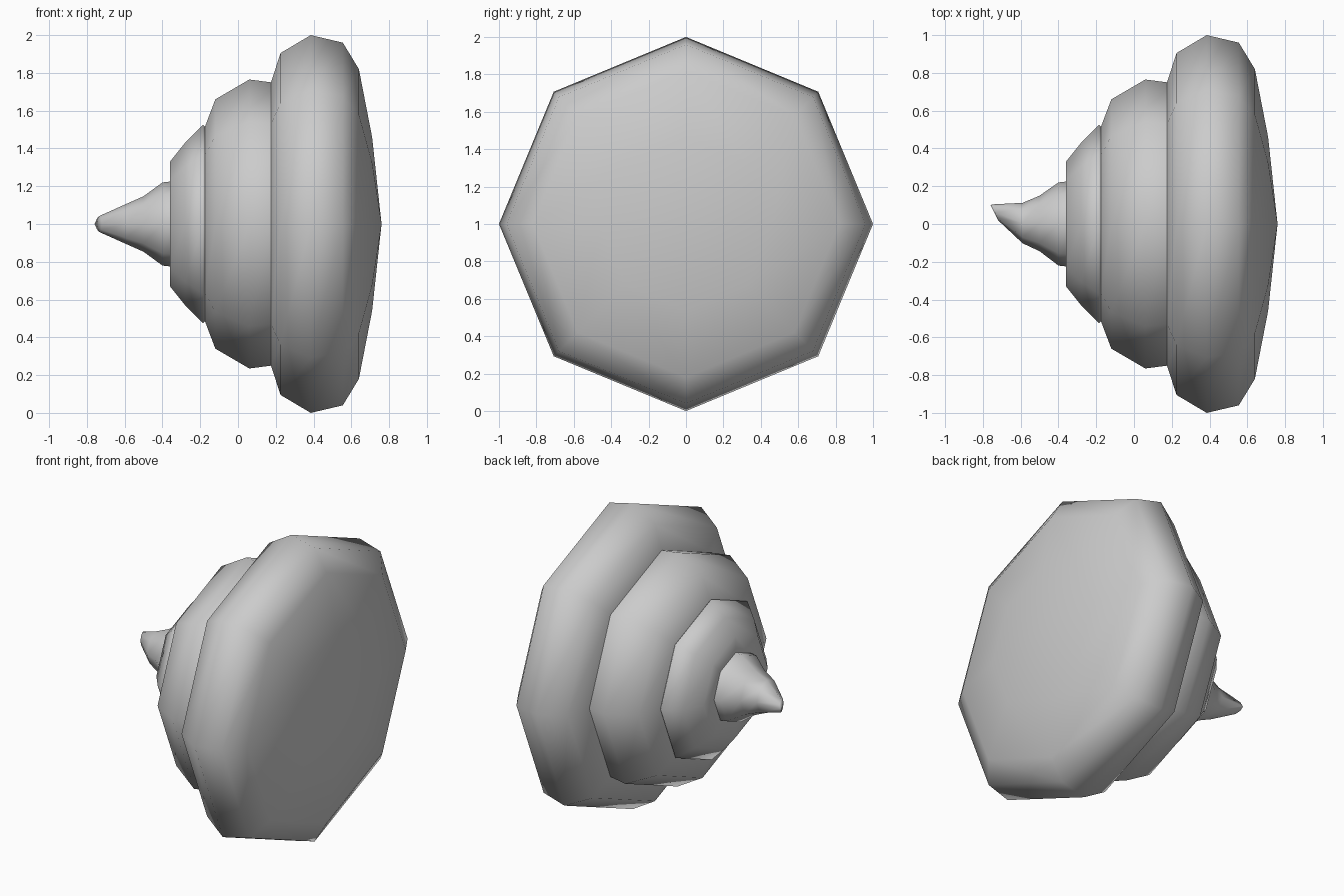
import bpy, bmesh
from math import sin, cos, pi

if "Cube" in bpy.data.objects:
    bpy.data.objects.remove(bpy.data.objects["Cube"])

SIDES = 8


def lathe(name, profile):
    """Octagonal rings along x; each entry is (x, radius, sideways offset, tilt)."""
    bm = bmesh.new()
    rings = []
    for p in profile:
        x, r, off, tilt = (tuple(p) + (0, 0))[:4]
        if r == 0:
            rings.append([bm.verts.new((x, off, 1))])
        else:
            rings.append([bm.verts.new((x + tilt * cos(a), off + r * cos(a), 1 + r * sin(a)))
                          for a in (2 * pi * i / SIDES for i in range(SIDES))])
    for a, b in zip(rings, rings[1:]):
        for i in range(SIDES):
            j = (i + 1) % SIDES
            if len(a) == 1:
                bm.faces.new((a[0], b[i], b[j]))
            elif len(b) == 1:
                bm.faces.new((a[i], b[0], a[j]))
            else:
                bm.faces.new((a[i], b[i], b[j], a[j]))
    bmesh.ops.recalc_face_normals(bm, faces=bm.faces)
    for f in bm.faces:
        f.smooth = True
    me = bpy.data.meshes.new(name)
    bm.to_mesh(me)
    bm.free()
    # outward-facing check uses the first face, which must point away from the axis
    ob = bpy.data.objects.new(name, me)
    bpy.context.collection.objects.link(ob)
    f = max(me.polygons, key=lambda q: q.center.z)
    if f.normal.z < 0:
        me.flip_normals()
    return ob


# widest tier with its domed end
lathe("bottom_tier", [(0.76, 0), (0.71, 0.46), (0.64, 0.82), (0.555, 0.96),
                      (0.385, 1.0), (0.225, 0.905), (0.175, 0.75)])
# middle tier
lathe("middle_tier", [(0.175, 0.75), (0.06, 0.765), (-0.12, 0.66), (-0.175, 0.515)])
# small tier with the flat ledge around the tip
lathe("upper_tier", [(-0.175, 0.515), (-0.185, 0.525), (-0.28, 0.43),
                     (-0.36, 0.33), (-0.36, 0.21)])
# bent tip
lathe("curled_tip", [(-0.355, 0.225), (-0.40, 0.22), (-0.50, 0.147, 0.003),
                     (-0.59, 0.107, 0.005), (-0.735, 0.042, 0.062, -0.015),
                     (-0.76, 0, 0.1)])
